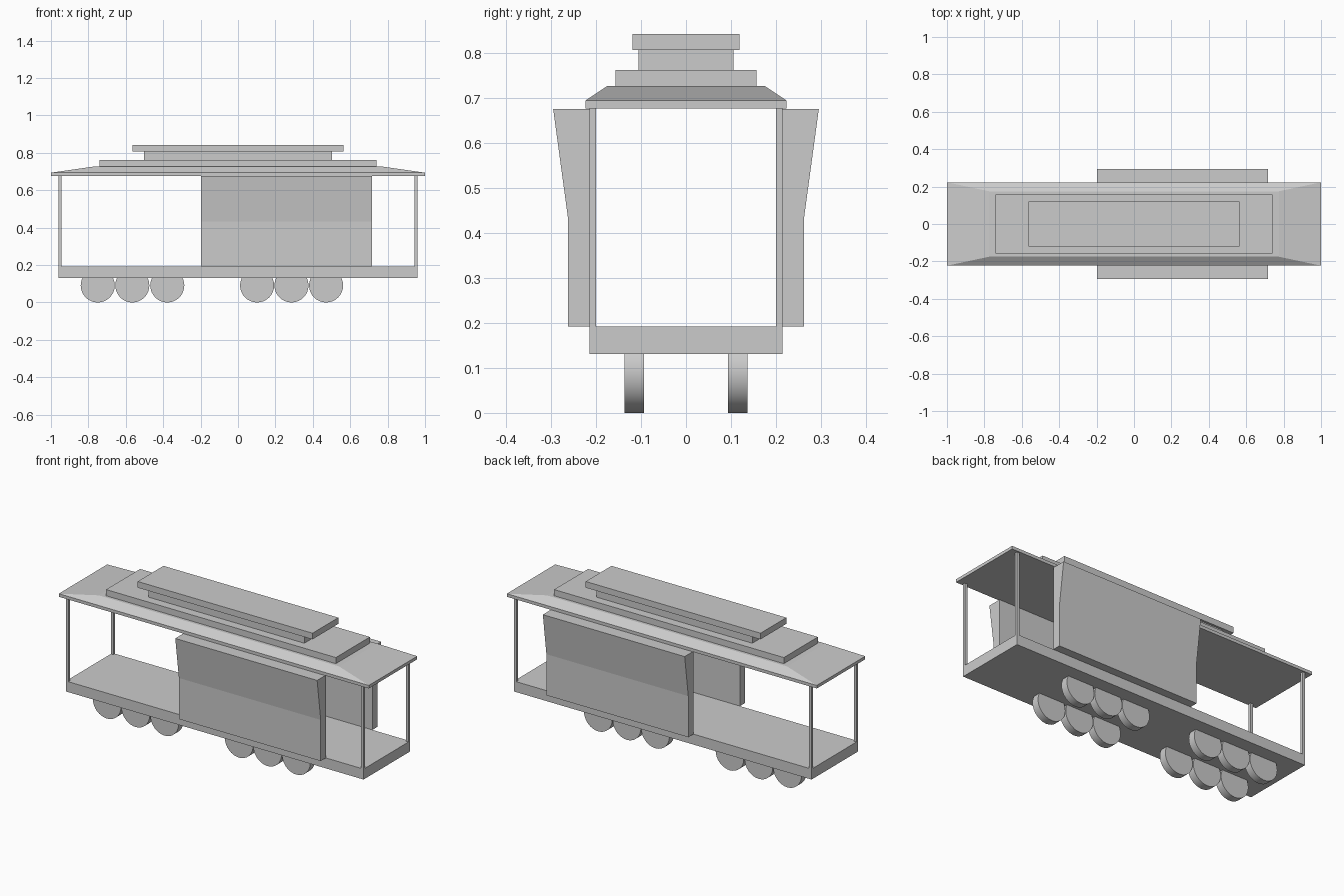
import bpy, bmesh, math

if "Cube" in bpy.data.objects:
    bpy.data.objects.remove(bpy.data.objects["Cube"])


def mesh_object(name, verts, faces):
    mesh = bpy.data.meshes.new(name)
    mesh.from_pydata(verts, [], faces)
    bm = bmesh.new()
    bm.from_mesh(mesh)
    bmesh.ops.recalc_face_normals(bm, faces=bm.faces)
    bm.to_mesh(mesh)
    bm.free()
    obj = bpy.data.objects.new(name, mesh)
    bpy.context.collection.objects.link(obj)
    return obj


def box(name, x0, x1, y0, y1, z0, z1):
    bpy.ops.mesh.primitive_cube_add(size=1, location=((x0 + x1) / 2, (y0 + y1) / 2, (z0 + z1) / 2))
    obj = bpy.context.object
    obj.name = name
    obj.scale = (x1 - x0, y1 - y0, z1 - z0)
    bpy.ops.object.transform_apply(location=False, rotation=False, scale=True)
    return obj


def slab(name, hx, hy, z0, z1):
    return box(name, -hx, hx, -hy, hy, z0, z1)


# Floor
slab("floor", 0.96, 0.214, 0.131, 0.192)

# Corner posts
for sx in (-1, 1):
    for sy in (-1, 1):
        cx, cy = sx * 0.952, sy * 0.207
        box("corner_post", cx - 0.008, cx + 0.008, cy - 0.007, cy + 0.007, 0.192, 0.676)

# Roof: flat rim with sloping edges above it
rings = [(1.0, 0.223, 0.676), (1.0, 0.223, 0.694), (0.775, 0.175, 0.726)]
verts = [(sx * hx, sy * hy, z) for hx, hy, z in rings
         for sx, sy in ((-1, -1), (1, -1), (1, 1), (-1, 1))]
faces = [(3, 2, 1, 0), (8, 9, 10, 11)]
for r in (0, 4):
    faces += [(r + i, r + (i + 1) % 4, r + 4 + (i + 1) % 4, r + 4 + i) for i in range(4)]
mesh_object("roof", verts, faces)

# Stepped roof tiers
slab("roof_tier_lower", 0.741, 0.157, 0.726, 0.762)
slab("roof_tier_middle", 0.502, 0.106, 0.762, 0.806)
slab("roof_tier_upper", 0.564, 0.119, 0.806, 0.842)

# Side panels, flaring outward at the top
profile = [(0.214, 0.192), (0.262, 0.192), (0.262, 0.432), (0.295, 0.675), (0.214, 0.675)]
n = len(profile)
for side in (-1, 1):
    verts = [(x, side * y, z) for x in (-0.198, 0.717) for y, z in profile]
    faces = [tuple(range(n)), tuple(range(n, 2 * n))]
    faces += [(i, (i + 1) % n, n + (i + 1) % n, n + i) for i in range(n)]
    mesh_object("side_panel", verts, faces)

# Wheels: two groups of three on each side
for x in (-0.75, -0.565, -0.378, 0.102, 0.286, 0.471):
    for side in (-1, 1):
        bpy.ops.mesh.primitive_cylinder_add(vertices=32, radius=0.091, depth=0.044,
                                            location=(x, side * 0.115, 0.091),
                                            rotation=(math.pi / 2, 0, 0))
        bpy.context.object.name = "wheel"
        bpy.ops.object.shade_smooth_by_angle()
